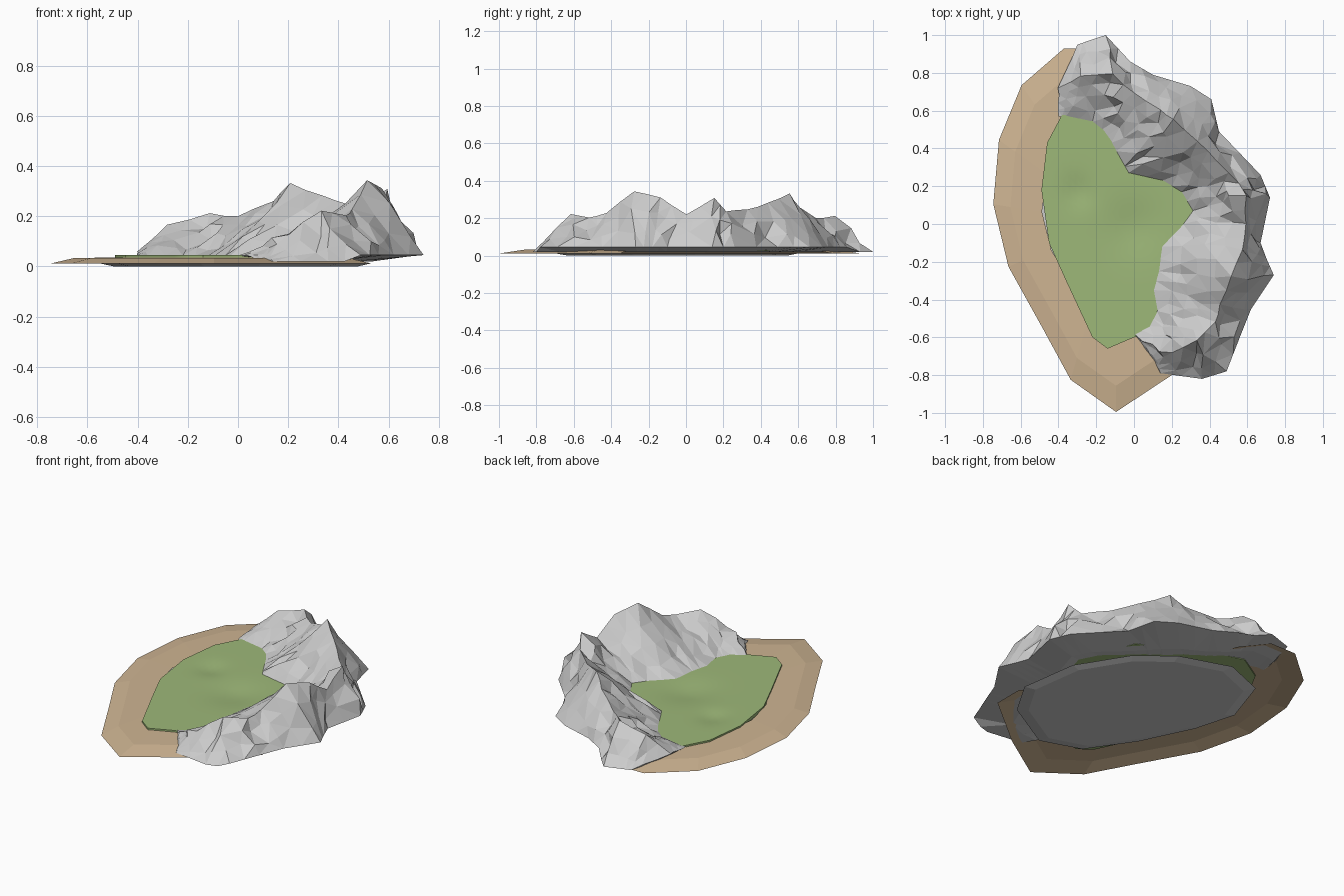
import bpy, bmesh, math, random
from mathutils import Vector

if "Cube" in bpy.data.objects:
    bpy.data.objects.remove(bpy.data.objects["Cube"])
random.seed(4)


def make(name, verts, faces, color=None, smooth=False, tri=False):
    me = bpy.data.meshes.new(name)
    me.from_pydata([tuple(v) for v in verts], [], faces)
    bm = bmesh.new()
    bm.from_mesh(me)
    if tri:
        bmesh.ops.triangulate(bm, faces=bm.faces[:])
    bmesh.ops.recalc_face_normals(bm, faces=bm.faces[:])
    bm.to_mesh(me)
    bm.free()
    ob = bpy.data.objects.new(name, me)
    bpy.context.collection.objects.link(ob)
    if color:
        m = bpy.data.materials.new(name)
        m.diffuse_color = (*color, 1)
        m.use_nodes = True
        m.node_tree.nodes["Principled BSDF"].inputs["Base Color"].default_value = m.diffuse_color
        me.materials.append(m)
    if smooth:
        bpy.context.view_layer.objects.active = ob
        ob.select_set(True)
        bpy.ops.object.shade_smooth_by_angle(angle=math.radians(40))
        ob.select_set(False)
    return ob


def strips(rows, n, closed):
    # quads between consecutive rows of n vertices
    return [(r * n + i, r * n + (i + 1) % n, (r + 1) * n + (i + 1) % n, (r + 1) * n + i)
            for r in range(rows - 1) for i in range(n if closed else n - 1)]


# sand beach: open strip sloping up from the shore and running under the grass
shore = [(-.08, .78), (-.2, .93), (-.37, .93), (-.595, .735), (-.715, .445), (-.745, .105),
         (-.665, -.225), (-.49, -.54), (-.335, -.825), (-.095, -.995), (.2, -.8),
         (.53, -.53), (.53, -.35)]
verts = []
for s, z in ((1, .012), (.86, .033), (.6, .036)):
    verts += [(-.1 + (x + .1) * s, y * s, z) for x, y in shore]
make("sand_beach", verts, strips(3, len(shore), False), (.62, .46, .29))

# grass patch: smooth slab with shallow hollows
rim = [(-.38, .58), (-.46, .43), (-.49, .18), (-.45, -.1), (-.36, -.3), (-.22, -.6),
       (-.14, -.66), (0, -.6), (.3, -.55), (.5, -.26), (.5, .1), (.35, .43), (0, .62), (-.22, .68)]
fine = []
for a, b in zip(rim, rim[1:] + rim[:1]):
    fine += [Vector(a).lerp(Vector(b), k / 4) for k in range(4)]
n = len(fine)
centre = Vector((-.1, .02))


def hollow(p):
    d = 0
    for x, y, r, depth in ((-.3, .17, .08, .013), (0, -.02, .14, .016)):
        d += depth * math.exp(-((p.x - x) ** 2 + (p.y - y) ** 2) / r ** 2)
    return .045 - d


verts = [(p.x, p.y, .026) for p in fine]
rings = 14
for k in range(rings):
    for p in fine:
        q = centre.lerp(p, 1 - k / rings)
        verts.append((q.x, q.y, hollow(q)))
faces = strips(rings + 1, n, True)
verts += [(*centre, hollow(centre)), (*centre, .022)]
top = len(verts) - 2
faces += [(rings * n + i, rings * n + (i + 1) % n, top) for i in range(n)]
faces += [((i + 1) % n, i, top + 1) for i in range(n)]
make("grass_patch", verts, faces, (.34, .48, .19), smooth=True)

# rock ridge stations: inner foot xy, ridge xyz, outer foot xy
stations = [
    (-.40, .57, -.40, .72, .06, -.30, .95), (-.36, .57, -.28, .78, .17, -.24, .97),
    (-.22, .54, -.11, .79, .21, -.15, 1.0), (-.17, .50, .00, .69, .20, -.02, .86),
    (-.12, .43, .14, .60, .26, .10, .79), (-.07, .34, .21, .55, .33, .30, .73),
    (-.03, .27, .34, .44, .28, .41, .66), (.15, .23, .44, .33, .25, .45, .49),
    (.25, .17, .55, .22, .235, .67, .26), (.31, .07, .59, .15, .31, .72, .14),
    (.26, .00, .59, .00, .22, .67, -.10), (.15, -.12, .57, -.14, .31, .70, -.18),
    (.13, -.25, .52, -.28, .34, .74, -.27), (.10, -.35, .45, -.43, .23, .62, -.45),
    (.12, -.46, .43, -.52, .20, .56, -.60), (.08, -.54, .33, -.62, .22, .49, -.78),
    (.00, -.58, .20, -.68, .13, .36, -.82), (.04, -.63, .12, -.72, .05, .14, -.79)]


def jitter(p, a):
    return p + Vector((random.uniform(-a, a), random.uniform(-a, a), random.uniform(-a, a) * .7))


cols = []
for a, b in zip(stations, stations[1:]):
    cols += [a, [(u + v) / 2 for u, v in zip(a, b)]]
cols.append(stations[-1])
verts = []
for k, c in enumerate(cols):
    base = .02 if k < 6 or k > 30 else .045
    inner, ridge = Vector((c[0], c[1], .043)), Vector(c[2:5])
    outer = Vector((c[5], c[6], base))
    amp = .022 if 1 < k < len(cols) - 2 else .004
    row = [inner]
    for t in (.25, .5, .75):
        p = inner.lerp(ridge, t)
        p.z -= .1 * t * (1 - t) * ridge.z
        row.append(jitter(p, amp))
    row.append(jitter(ridge, .006))
    for t in (.35, .7):
        row.append(jitter(ridge.lerp(outer, t), amp))
    under = outer.lerp(inner, .45)
    under.z = .02
    verts += row + [outer, under]
m = 9
faces = strips(len(cols), m, True)
faces += [tuple(range(m)), tuple(range(len(verts) - m, len(verts)))]
make("rock_ridge", verts, faces, tri=True)

# rock floor underneath the island
floor = [(-.55, .2), (-.45, .5), (-.2, .6), (.1, .5), (.3, .34), (.48, .05), (.53, -.3),
         (.4, -.52), (.09, -.7), (-.15, -.62), (-.33, -.36), (-.48, -.05)]
n = len(floor)
verts = [(x, y, .012) for x, y in floor] + [(x * .9, y * .9, 0) for x, y in floor]
faces = strips(2, n, True) + [tuple(range(n)), tuple(range(n, 2 * n))]
make("rock_floor", verts, faces)
